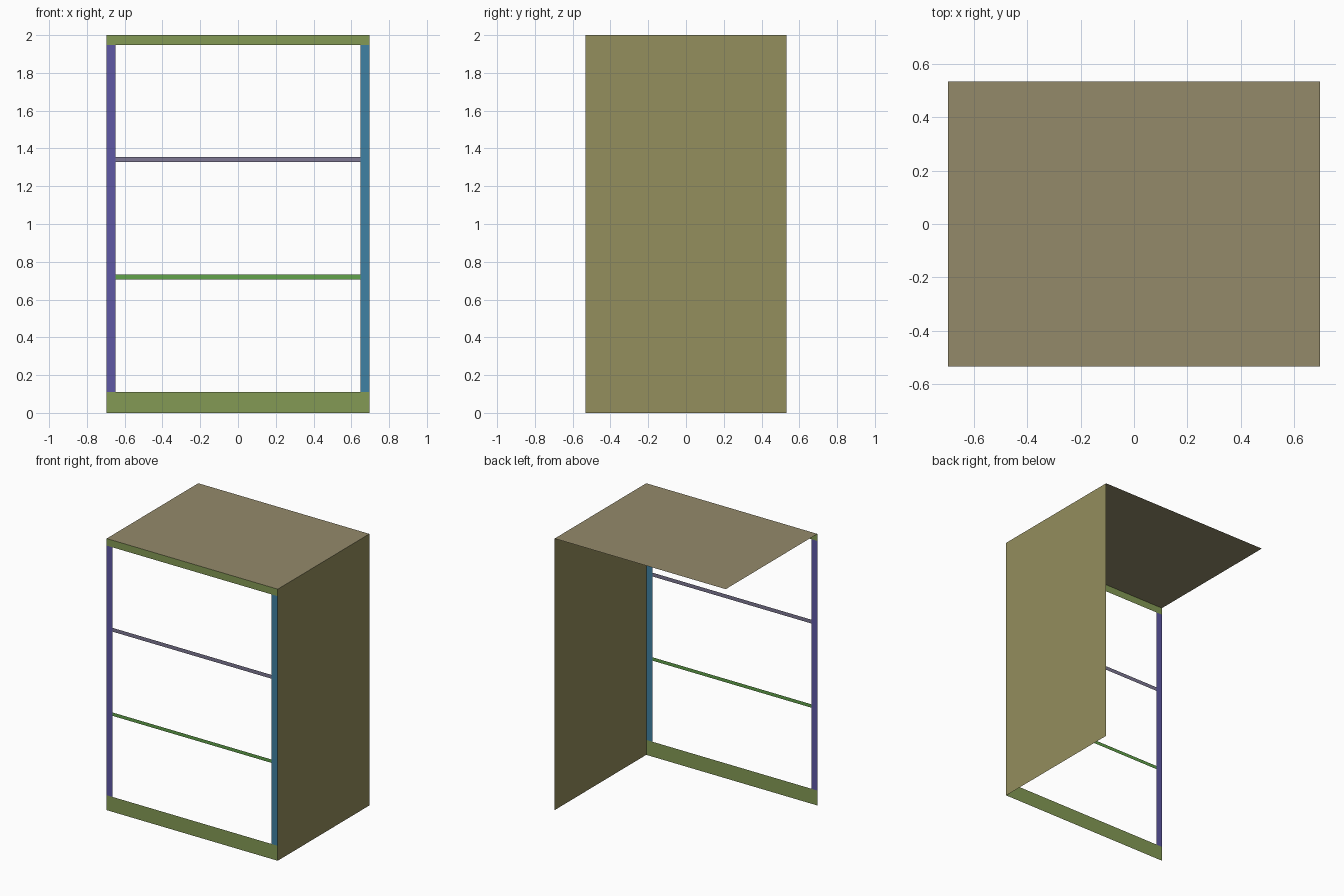
import bpy

cube = bpy.data.objects.get("Cube")
if cube:
    bpy.data.objects.remove(cube, do_unlink=True)

W, D, H = 0.697, 0.533, 2.0      # half width, half depth, height
STILE, BASE, TOP = 0.648, 0.11, 1.948   # inner edges of the front frame


def linear(c):
    c /= 255
    return c / 12.92 if c <= 0.04045 else ((c + 0.055) / 1.055) ** 2.4


def material(name, *rgb):
    mat = bpy.data.materials.new(name)
    mat.use_nodes = True
    colour = (*[linear(c) for c in rgb], 1)
    mat.diffuse_color = colour
    mat.node_tree.nodes["Principled BSDF"].inputs["Base Color"].default_value = colour
    return mat


def panel(name, mat, verts):
    mesh = bpy.data.meshes.new(name)
    mesh.from_pydata(verts, [], [range(len(verts))])
    mesh.materials.append(mat)
    obj = bpy.data.objects.new(name, mesh)
    bpy.context.collection.objects.link(obj)


def front_strip(name, mat, x0, x1, z0, z1):
    panel(name, mat, [(x0, -D, z0), (x1, -D, z0), (x1, -D, z1), (x0, -D, z1)])


moss = material("moss green", 132, 154, 85)
indigo = material("indigo", 94, 88, 165)
blue = material("steel blue", 64, 129, 163)
mauve = material("grey mauve", 126, 121, 148)
green = material("leaf green", 98, 163, 75)
olive = material("olive", 148, 142, 93)
tan = material("tan", 148, 138, 106)

# Front frame
front_strip("bottom_rail", moss, -W, W, 0, BASE)
front_strip("top_rail", moss, -W, W, TOP, H)
front_strip("right_stile", indigo, -W, -STILE, BASE, TOP)
front_strip("left_stile", blue, STILE, W, BASE, TOP)

# Thin rails between the drawer openings
front_strip("upper_divider", mauve, -STILE, STILE, 1.327, 1.355)
front_strip("lower_divider", green, -STILE, STILE, 0.707, 0.732)

# Side and top sheets
panel("left_side", olive, [(W, -D, 0), (W, D, 0), (W, D, H), (W, -D, H)])
panel("top_sheet", tan, [(-W, -D, H), (W, -D, H), (W, D, H), (-W, D, H)])
